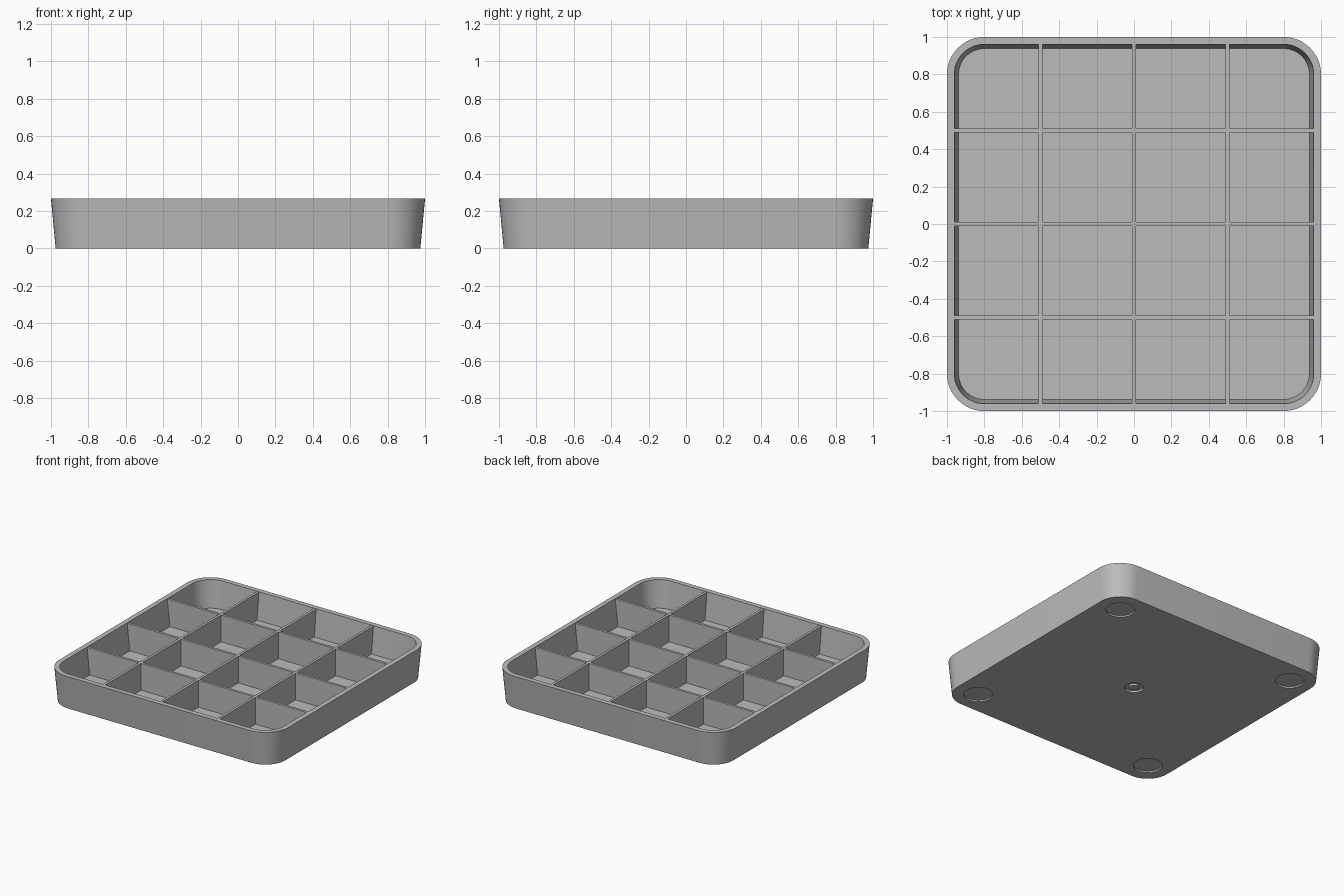
import bpy
import bmesh
from math import cos, sin, pi

if "Cube" in bpy.data.objects:
    bpy.data.objects.remove(bpy.data.objects["Cube"])

HEIGHT, FLOOR, CORNER = 0.265, 0.05, 0.8

grey = bpy.data.materials.new("plain grey")
grey.use_nodes = True
grey.diffuse_color = (0.5, 0.5, 0.5, 1)
grey.node_tree.nodes["Principled BSDF"].inputs["Base Color"].default_value = (0.5, 0.5, 0.5, 1)


def finish(bm, name):
    bmesh.ops.recalc_face_normals(bm, faces=bm.faces[:])
    mesh = bpy.data.meshes.new(name)
    bm.to_mesh(mesh)
    bm.free()
    obj = bpy.data.objects.new(name, mesh)
    bpy.context.collection.objects.link(obj)
    mesh.materials.append(grey)
    return obj


def rounded_ring(bm, half, z, steps=12):
    """Rounded square whose corner centres are shared by every ring."""
    r = half - CORNER
    verts = []
    for q, (sx, sy) in enumerate([(1, 1), (-1, 1), (-1, -1), (1, -1)]):
        for i in range(steps + 1):
            a = (q + i / steps) * pi / 2
            verts.append(bm.verts.new((sx * CORNER + r * cos(a), sy * CORNER + r * sin(a), z)))
    return verts


def cutter(name, x, y, radius, depth, inner=0):
    """Disc, or annulus when inner is given, reaching up into the base."""
    bm = bmesh.new()
    n = 48
    profile = [(radius, -0.02), (radius, depth)]
    if inner:
        profile += [(inner, depth), (inner, -0.02)]
    rings = [[bm.verts.new((x + r * cos(2 * pi * i / n), y + r * sin(2 * pi * i / n), z))
              for i in range(n)] for r, z in profile]
    pairs = list(zip(rings, rings[1:]))
    if inner:
        pairs.append((rings[-1], rings[0]))
    else:
        bm.faces.new(rings[0])
        bm.faces.new(rings[-1])
    for a, b in pairs:
        for i in range(n):
            j = (i + 1) % n
            bm.faces.new((a[i], a[j], b[j], b[i]))
    obj = finish(bm, name)
    obj.hide_render = True
    obj.hide_viewport = True
    return obj


# Tapered tray shell: outer wall, rim, inner wall and floor
bm = bmesh.new()
rings = [rounded_ring(bm, h, z) for h, z in
         [(0.975, 0), (1.0, HEIGHT), (0.961, HEIGHT), (0.938, FLOOR)]]
for a, b in zip(rings, rings[1:]):
    for i in range(len(a)):
        j = (i + 1) % len(a)
        bm.faces.new((a[i], a[j], b[j], b[i]))
bm.faces.new(rings[0])
bm.faces.new(rings[-1])
tray = finish(bm, "tray")

# Shallow foot recesses and the central ring groove underneath
cutters = [cutter("foot_recess_cutter", sx * 0.79, sy * 0.79, 0.103, 0.012)
           for sx in (-1, 1) for sy in (-1, 1)]
cutters.append(cutter("centre_groove_cutter", 0, 0, 0.068, 0.015, 0.036))
for c in cutters:
    mod = tray.modifiers.new("recess", 'BOOLEAN')
    mod.object = c
    mod.operation = 'DIFFERENCE'
    mod.solver = 'EXACT'

bpy.ops.object.select_all(action='DESELECT')
tray.select_set(True)
bpy.context.view_layer.objects.active = tray
bpy.ops.object.shade_smooth_by_angle()

# Crossing dividers, with ends following the sloping inner wall
TOP = HEIGHT - 0.003
for axis in "xy":
    for k, p in enumerate((-0.5, 0, 0.5)):
        bm = bmesh.new()
        bmesh.ops.create_cube(bm, size=1)
        for v in bm.verts:
            up = v.co.z > 0
            along = (0.963 if up else 0.941) * (1 if v.co.x > 0 else -1)
            across = p + v.co.y * 0.02
            z = TOP if up else FLOOR - 0.005
            v.co = (along, across, z) if axis == "x" else (across, along, z)
        finish(bm, f"divider_{axis}_{k + 1}")
